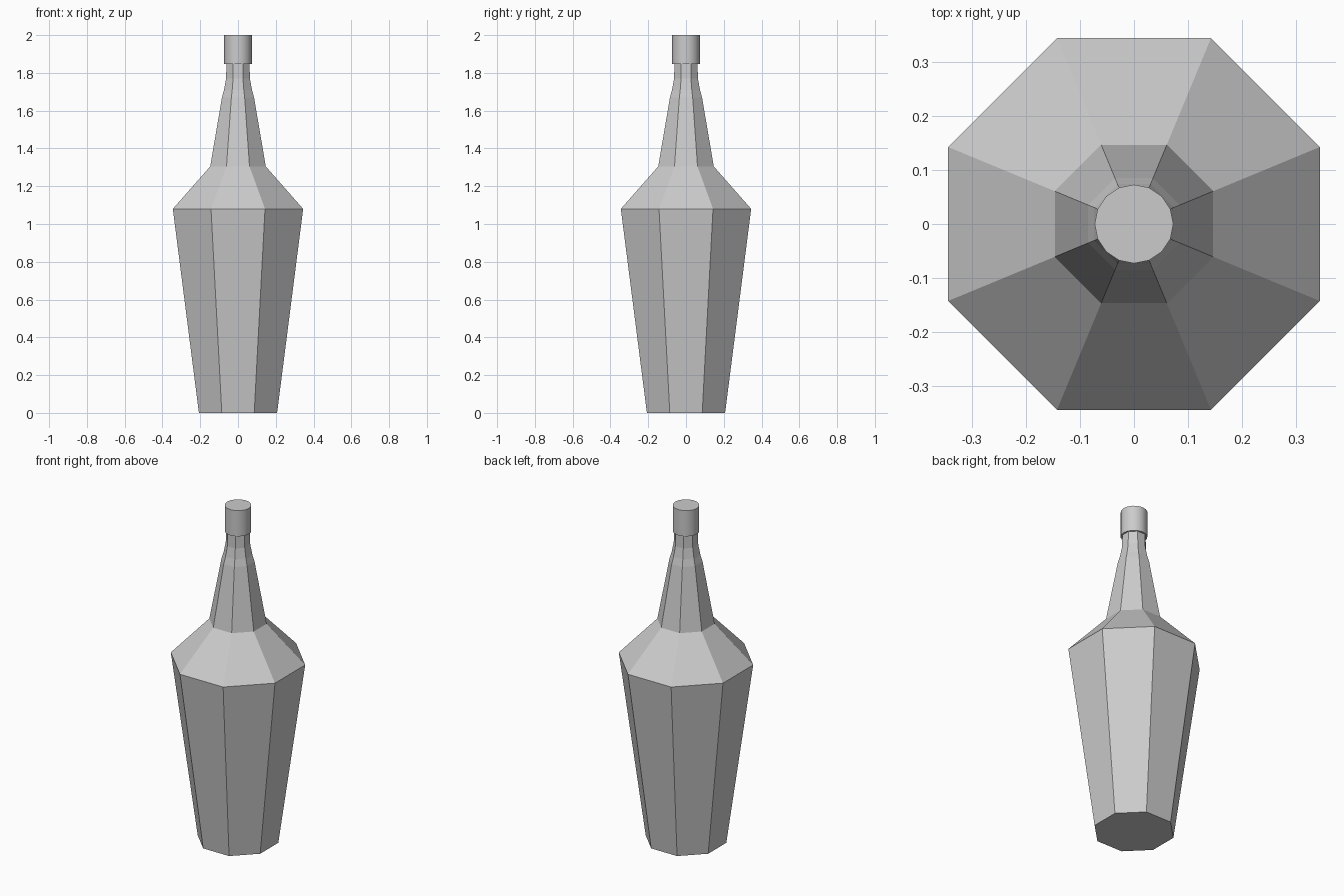
import bpy, bmesh
from math import cos, sin, tau, pi

if "Cube" in bpy.data.objects:
    bpy.data.objects.remove(bpy.data.objects["Cube"])


def lathe(name, profile, sides, turn=0.0, apothem=False):
    """Stack regular polygons (radius, z) and close both ends."""
    bm = bmesh.new()
    k = 1 / cos(pi / sides) if apothem else 1
    rings = [[bm.verts.new((r * k * cos(turn + tau * i / sides),
                            r * k * sin(turn + tau * i / sides), z))
              for i in range(sides)] for r, z in profile]
    for a, b in zip(rings, rings[1:]):
        for i in range(sides):
            j = (i + 1) % sides
            bm.faces.new((a[i], a[j], b[j], b[i]))
    bm.faces.new(rings[0][::-1])
    bm.faces.new(rings[-1])
    mesh = bpy.data.meshes.new(name)
    bm.to_mesh(mesh)
    bm.free()
    obj = bpy.data.objects.new(name, mesh)
    bpy.context.collection.objects.link(obj)
    return obj


# Eight-sided bottle: tapered body, shoulder and neck, flats facing the axes
lathe("bottle", [(0.207, 0), (0.345, 1.08), (0.147, 1.305), (0.085, 1.67),
                 (0.074, 1.71), (0.063, 1.77), (0.061, 1.86)],
      8, turn=pi / 8, apothem=True)

# Round cap
cap = lathe("cap", [(0.073, 1.846), (0.073, 2.0)], 16)
bpy.context.view_layer.objects.active = cap
cap.select_set(True)
bpy.ops.object.shade_smooth_by_angle()
